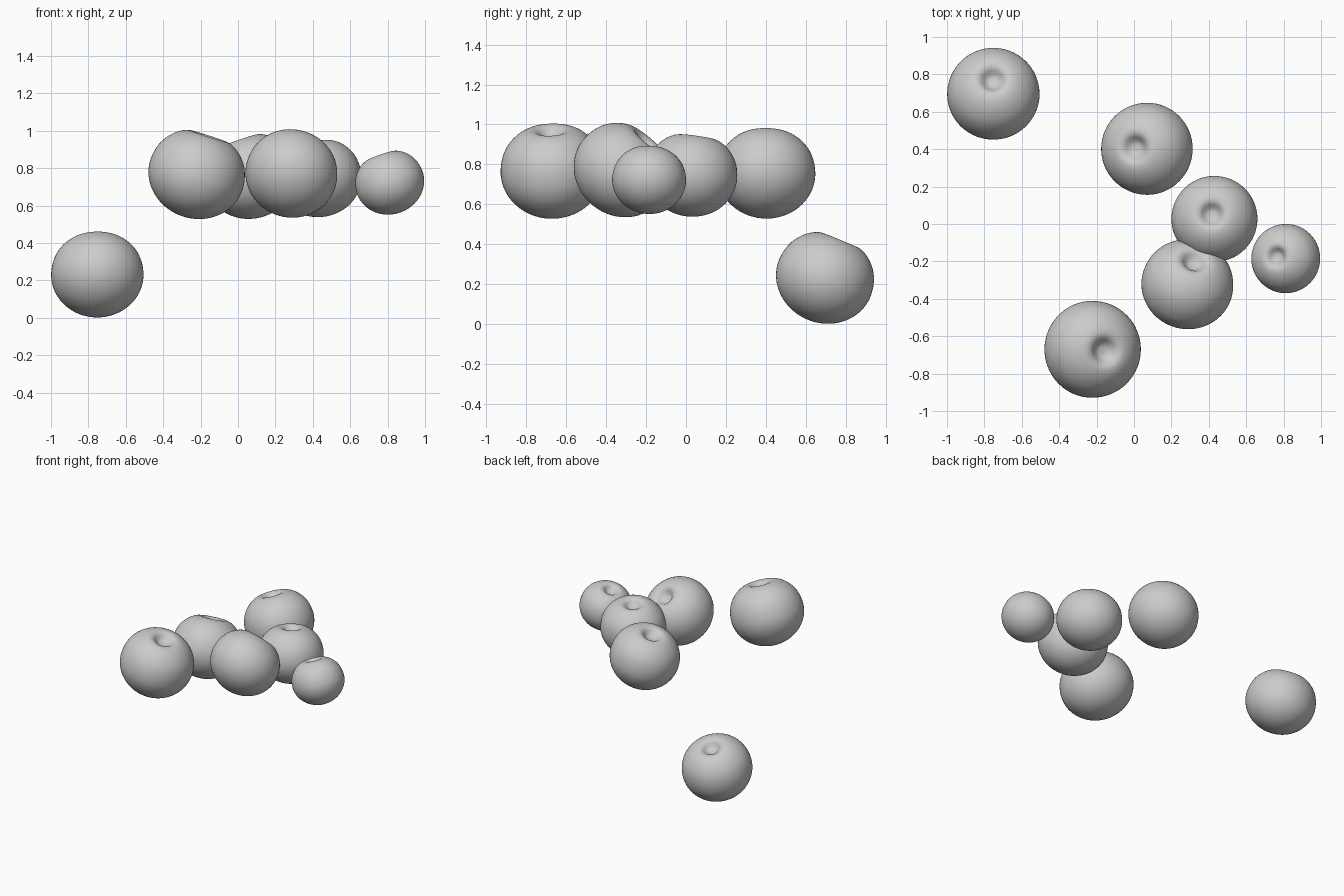
import bpy, bmesh, math
from mathutils import Vector

if "Cube" in bpy.data.objects:
    bpy.data.objects.remove(bpy.data.objects["Cube"])

# Fruit half-profile (radius, height) for a unit radius: round bottom, flattened shoulder, stem dimple
lower = [(math.sin(a), -0.91 * math.cos(a)) for a in [i * math.pi / 16 for i in range(9)]]
upper = [(0.975, 0.22), (0.9, 0.43), (0.79, 0.59), (0.65, 0.72), (0.5, 0.805), (0.37, 0.832),
         (0.27, 0.8), (0.2, 0.735), (0.13, 0.68), (0.06, 0.662), (0, 0.66)]
CONTROL = [Vector(p) for p in lower + upper]


def smooth_profile(pts, steps=3):
    """Catmull-Rom curve through the points, mirrored at the axis ends."""
    mirror = lambda p: Vector((-p.x, p.y))
    p = [mirror(pts[1])] + pts + [mirror(pts[-2])]
    out = []
    for i in range(1, len(p) - 2):
        a, b, c, d = p[i - 1:i + 3]
        for s in range(steps):
            t = s / steps
            out.append(0.5 * (2 * b + (c - a) * t + (2 * a - 5 * b + 4 * c - d) * t * t
                              + (3 * b - a - 3 * c + d) * t ** 3))
    return out + [pts[-1]]


PROFILE = smooth_profile(CONTROL)


def fruit(name, centre, radius, lean):
    """Lathe one fruit; lean is the xy offset of its dimple from the centre."""
    bm = bmesh.new()
    vs = [bm.verts.new((p.x * radius, 0, p.y * radius)) for p in PROFILE]
    es = [bm.edges.new(pair) for pair in zip(vs, vs[1:])]
    bmesh.ops.spin(bm, geom=vs + es, cent=(0, 0, 0), axis=(0, 0, 1),
                   angle=2 * math.pi, steps=64, use_duplicate=False)
    bmesh.ops.remove_doubles(bm, verts=bm.verts, dist=1e-4)
    bmesh.ops.recalc_face_normals(bm, faces=bm.faces)
    for f in bm.faces:
        f.smooth = True
    mesh = bpy.data.meshes.new(name)
    bm.to_mesh(mesh)
    bm.free()
    obj = bpy.data.objects.new(name, mesh)
    bpy.context.collection.objects.link(obj)
    obj.location = centre
    x, y = (v / (0.69 * radius) for v in lean)
    axis = Vector((x, y, math.sqrt(1 - x * x - y * y)))
    obj.rotation_mode = 'QUATERNION'
    obj.rotation_quaternion = Vector((0, 0, 1)).rotation_difference(axis)


# Low fruit at the back left, then the raised group
fruit("fallen_apple", (-0.752, 0.695, 0.23), 0.247, (-0.003, 0.065))
fruit("back_apple", (0.07, 0.402, 0.755), 0.246, (-0.055, 0.005))
fruit("middle_apple", (0.285, -0.325, 0.769), 0.246, (0.03, 0.107))
fruit("inner_apple", (0.43, 0.027, 0.748), 0.23, (-0.012, 0.022))
fruit("front_apple", (-0.222, -0.67, 0.766), 0.259, (0.055, -0.007))
fruit("small_apple", (0.812, -0.185, 0.722), 0.185, (-0.042, 0.01))
